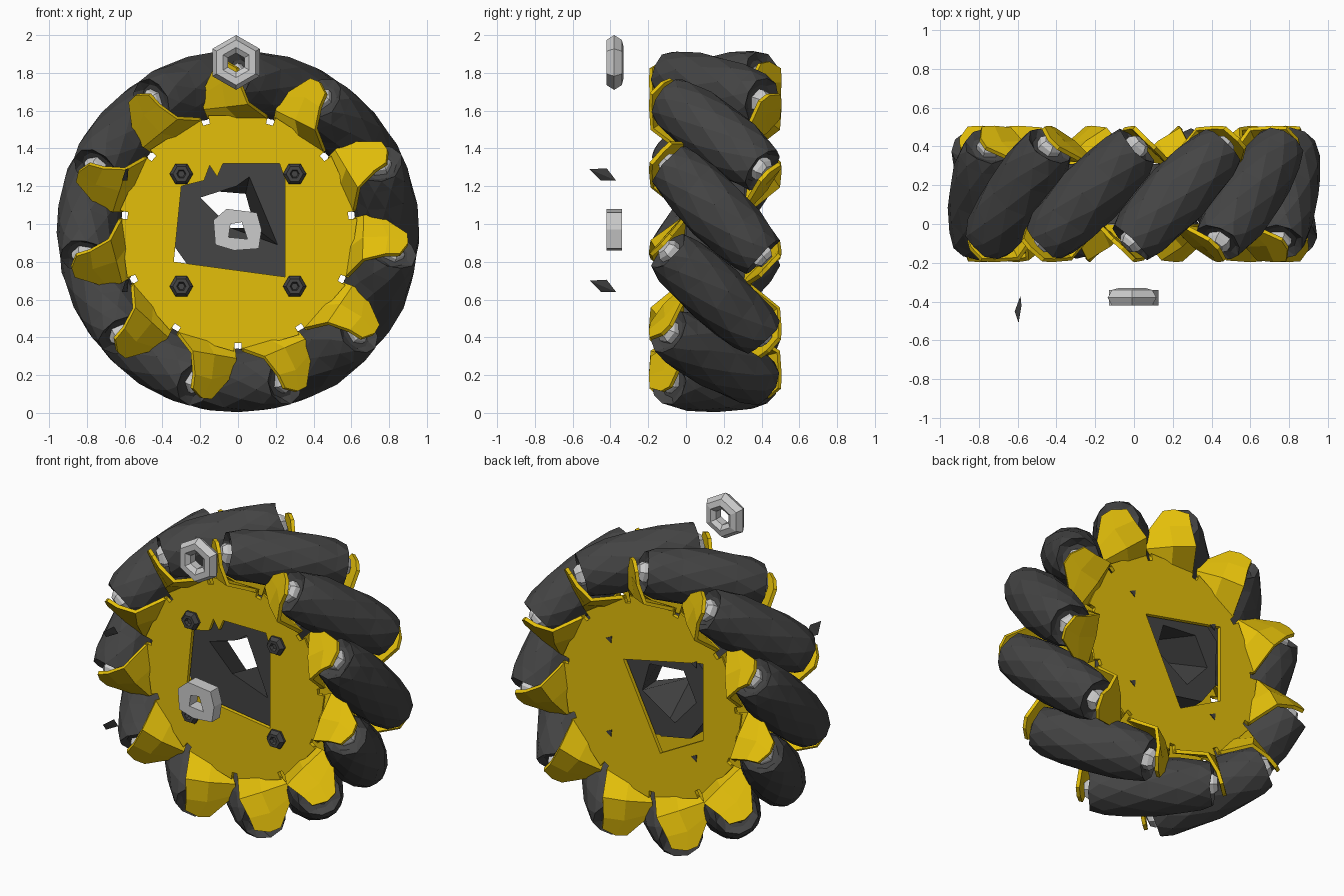
import bpy, bmesh, math, random
from mathutils import Vector, Matrix

if "Cube" in bpy.data.objects:
    bpy.data.objects.remove(bpy.data.objects["Cube"])

random.seed(4)
N = 11                      # rollers around the wheel
CZ, CY = 0.96, 0.155        # wheel centre height and depth
STEP = 2 * math.pi / N


def material(name, rgb):
    m = bpy.data.materials.new(name)
    m.diffuse_color = (*rgb, 1)
    m.use_nodes = True
    m.node_tree.nodes["Principled BSDF"].inputs["Base Color"].default_value = m.diffuse_color
    return m


YELLOW = material("yellow metal", (0.77, 0.52, 0.003))
DARK = material("dark rubber", (0.058, 0.058, 0.058))
GREY = material("light steel", (0.60, 0.60, 0.60))


def finish(name, bm, mat):
    bmesh.ops.recalc_face_normals(bm, faces=bm.faces[:])
    me = bpy.data.meshes.new(name)
    bm.to_mesh(me)
    bm.free()
    me.materials.append(mat)
    ob = bpy.data.objects.new(name, me)
    bpy.context.collection.objects.link(ob)
    return ob


def prism(name, loops, y0, y1, mat, back_hole=None):
    """Extrude an x-z outline with optional holes along y; back_hole reshapes the far end of the hole."""
    bm = bmesh.new()
    edges = []
    for loop in loops:
        vs = [bm.verts.new((x, y0, z)) for x, z in loop]
        edges += [bm.edges.new((vs[i - 1], vs[i])) for i in range(len(vs))]
    bmesh.ops.triangle_fill(bm, edges=edges, use_beauty=True, normal=(0, -1, 0))
    ext = bmesh.ops.extrude_face_region(bm, geom=bm.faces[:], use_keep_orig=True)
    moved = [g for g in ext["geom"] if isinstance(g, bmesh.types.BMVert)]
    bmesh.ops.translate(bm, verts=moved, vec=(0, y1 - y0, 0))
    if back_hole:
        for v in moved:
            for (x, z), (bx, bz) in zip(loops[1], back_hole):
                if abs(v.co.x - x) + abs(v.co.z - z) < 1e-4:
                    v.co.x, v.co.z = bx, bz
                    break
    return finish(name, bm, mat)


def lathe(name, profile, n, matrix, mat, jitter=0.0, closed=False):
    """Spin (radius, height) points about local z, then place by matrix."""
    bm = bmesh.new()
    rings = []
    for k, (r, h) in enumerate(profile):
        ring = []
        for i in range(n):
            a = 2 * math.pi * (i + 0.5 * (k % 2 if jitter else 0)) / n
            rr = r * (1 + random.uniform(-jitter, jitter))
            hh = h + random.uniform(-jitter, jitter) * 0.3
            ring.append(bm.verts.new(matrix @ Vector((rr * math.cos(a), rr * math.sin(a), hh))))
        rings.append(ring)
    pairs = list(zip(rings, rings[1:])) + ([(rings[-1], rings[0])] if closed else [])
    for k, (a, b) in enumerate(pairs):
        for i in range(n):
            j = (i + 1) % n
            if not jitter:
                bm.faces.new((a[i], a[j], b[j], b[i]))
            elif k % 2 == 0:
                bm.faces.new((a[i], a[j], b[i]))
                bm.faces.new((a[j], b[j], b[i]))
            else:
                bm.faces.new((a[i], a[j], b[j]))
                bm.faces.new((a[i], b[j], b[i]))
    if not closed:
        bm.faces.new(rings[0])
        bm.faces.new(rings[-1])
    return finish(name, bm, mat)


def wheel_point(angle, r, t, y):
    """Radial r and tangential t at an angle around the wheel."""
    c, s = math.cos(angle), math.sin(angle)
    return Vector((r * c - t * s, y, CZ + r * s + t * c))


# Rollers and their axles, skewed 45 degrees across the rim
half = [(0.088, 0.330), (0.127, 0.352), (0.147, 0.28), (0.163, 0.16)]
barrel = [(r, -h) for r, h in half] + [(0.171, 0.0)] + [(r, h) for r, h in reversed(half)]
for i in range(N):
    a = -math.pi / 2 + i * STEP
    radial = Vector((math.cos(a), 0, math.sin(a)))
    tangent = Vector((-math.sin(a), 0, math.cos(a)))
    axis = (tangent + Vector((0, -1, 0))).normalized()
    side = axis.cross(radial)
    mtx = Matrix.Translation(wheel_point(a, 0.79, 0, CY)) @ Matrix((radial, side, axis)).transposed().to_4x4()
    lathe(f"roller_{i + 1}", barrel, 10, mtx, DARK, jitter=0.03)
    lathe(f"axle_{i + 1}", [(0.045, -0.385), (0.065, -0.36), (0.065, 0.36), (0.045, 0.385)], 6, mtx, GREY)

# Side plates: notched outlines with a skewed opening
outline = []
for i in range(N):
    a = -math.pi / 2 + i * STEP
    for t in (-0.018, 0.018):
        p = wheel_point(a, 0.59, t, 0)
        outline.append((p.x, p.z))
    for t in (-0.158, 0.158):
        p = wheel_point(a + STEP / 2, 0.615, t, 0)
        outline.append((p.x, p.z))
front_hole = [(-0.34, 0.80), (0.25, 0.72), (0.25, 1.23), (0.22, 1.32), (-0.08, 1.32),
              (-0.11, 1.25), (-0.15, 1.31), (-0.18, 1.23), (-0.30, 1.20)]
back_hole = [(0.20, 1.16), (-0.36, 1.28), (-0.36, 0.79), (-0.06, 0.63)]
prism("front_plate", [outline, front_hole], -0.035, -0.01, YELLOW)
prism("back_plate", [outline, back_hole], 0.32, 0.345, YELLOW)

# Bent tabs beyond the roller ends: rows of (radius, tangent, depth)
rows = [[(0.605, -0.158, -0.022), (0.605, 0.0, -0.022), (0.605, 0.158, -0.022)],
        [(0.68, -0.055, -0.18), (0.665, 0.06, -0.11), (0.65, 0.175, -0.005)],
        [(0.79, -0.012, -0.188), (0.79, 0.08, -0.105), (0.72, 0.19, 0.005)],
        [(0.865, 0.0, -0.185), (0.90, 0.06, -0.125), (0.89, 0.11, -0.08)]]
for label, sign in (("front", 1), ("back", -1)):
    bm = bmesh.new()
    for i in range(N):
        a = -math.pi / 2 + (i + 0.5) * STEP
        grid = [[bm.verts.new(wheel_point(a, r, sign * t, CY + sign * (y - CY)))
                 for r, t, y in row] for row in rows]
        for p, q in zip(grid, grid[1:]):
            for j in range(2):
                bm.faces.new((p[j], p[j + 1], q[j + 1], q[j]))
    tabs = finish(f"{label}_tabs", bm, YELLOW)
    solid = tabs.modifiers.new("thickness", "SOLIDIFY")
    solid.thickness = 0.022
    solid.offset = 0

# Dark hub block between the plates, with a skewed bore
prism("hub_core", [
    [(-0.25, 0.76), (0.28, 0.68), (0.31, 1.30), (0.10, 1.36), (-0.22, 1.35), (-0.36, 1.20), (-0.35, 0.90)],
    [(-0.20, 1.14), (-0.01, 1.20), (0.06, 1.25), (0.21, 0.89), (-0.04, 0.98)]], 0.0, 0.31, DARK,
    back_hole=[(-0.29, 1.00), (-0.20, 1.18), (0.04, 1.16), (0.09, 0.98), (-0.04, 0.72)])

# Plate bolts in front, small bolt ends at the back
to_front = Matrix.Rotation(math.pi / 2, 4, "X")
for n, (x, z) in enumerate([(-0.3, 0.67), (0.3, 0.67), (-0.3, 1.265), (0.3, 1.265)], 1):
    place = Matrix.Translation((x, 0, z)) @ to_front
    lathe(f"bolt_{n}", [(0.06, 0.03), (0.062, 0.05), (0.045, 0.075), (0.025, 0.075), (0.018, 0.055)],
          6, place, DARK)
    prism(f"bolt_end_{n}", [[(x - 0.02, z + 0.02), (x + 0.02, z), (x - 0.015, z - 0.025)]],
          0.342, 0.349, DARK)

# Loose nut above the rim, in front of the wheel
lathe("loose_nut", [(0.05, 0.40), (0.08, 0.42), (0.12, 0.42), (0.145, 0.38),
                    (0.12, 0.34), (0.08, 0.33), (0.05, 0.35)], 6,
      Matrix.Translation((-0.01, 0, 1.855)) @ to_front @ Matrix.Rotation(math.pi / 2, 4, "Z"),
      GREY, closed=True)

# Loose square collar in front of the hub
prism("loose_collar", [
    [(-0.12, 0.89), (-0.02, 0.86), (0.11, 0.87), (0.125, 0.97), (0.10, 1.06), (-0.06, 1.08), (-0.13, 1.02)],
    [(-0.05, 0.93), (0.05, 0.92), (0.02, 1.01), (-0.04, 1.0)]], -0.42, -0.34, GREY)

# Loose dark slivers beside the wheel
for n, z in enumerate((0.67, 1.26), 1):
    bm = bmesh.new()
    pts = [(-0.595, -0.51, 0.03), (-0.58, -0.42, 0.035), (-0.585, -0.37, -0.03), (-0.615, -0.45, -0.03)]
    vs = [bm.verts.new((x, y, z + dz)) for x, y, dz in pts]
    for f in ((0, 1, 2), (0, 2, 3), (0, 3, 1), (1, 3, 2)):
        bm.faces.new([vs[k] for k in f])
    finish(f"loose_sliver_{n}", bm, DARK)
